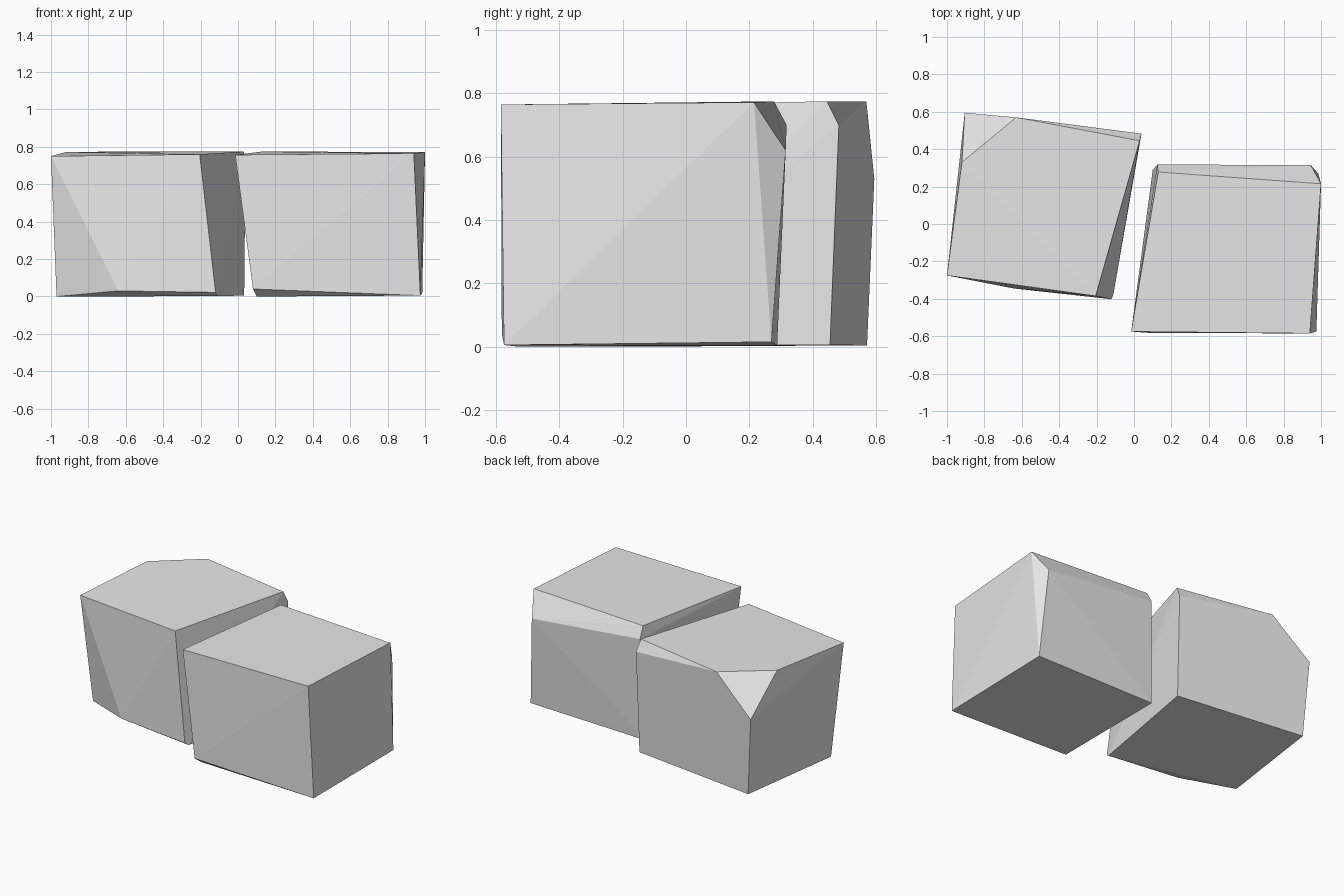
import bpy
import bmesh
import math

cube = bpy.data.objects.get("Cube")
if cube:
    bpy.data.objects.remove(cube, do_unlink=True)

stone = bpy.data.materials.new("pale_grey_stone")
stone.use_nodes = True
grey = (0.8, 0.8, 0.8, 1.0)
stone.diffuse_color = grey
stone.node_tree.nodes["Principled BSDF"].inputs["Base Color"].default_value = grey


def rough_block(name, *corner_groups):
    """Make a chipped, flat-faced block as the hull of its corners."""
    bm = bmesh.new()
    for group in corner_groups:
        for corner in group:
            bm.verts.new(corner)
    hull = bmesh.ops.convex_hull(bm, input=bm.verts[:])
    loose = {g for g in hull["geom_interior"] + hull["geom_unused"]
             if isinstance(g, bmesh.types.BMVert)}
    bmesh.ops.delete(bm, geom=list(loose), context="VERTS")
    # merge nearly flat facets into broad faces
    bmesh.ops.dissolve_limit(bm, angle_limit=math.radians(1),
                             verts=bm.verts[:], edges=bm.edges[:])
    bmesh.ops.recalc_face_normals(bm, faces=bm.faces[:])
    mesh = bpy.data.meshes.new(name)
    bm.to_mesh(mesh)
    bm.free()
    mesh.materials.append(stone)
    block = bpy.data.objects.new(name, mesh)
    bpy.context.collection.objects.link(block)
    return block


# Left block: chamfered back top edge and a clipped back corner
left_top = [(-0.015, -0.575, 0.757), (0.94, -0.585, 0.765),
            (1.0, 0.215, 0.772), (0.13, 0.278, 0.775)]
left_chamfer = [(0.945, 0.315, 0.62), (0.125, 0.318, 0.70)]
left_base = [(0.08, -0.582, 0.04), (0.1, -0.53, 0), (0.975, -0.575, 0.005),
             (0.985, 0.27, 0.015), (0.1, 0.288, 0.003)]
rough_block("left_stone_block", left_top, left_chamfer, left_base)

# Right block: turned, with a large chip out of its back outer corner
right_top = [(-1.0, -0.275, 0.75), (-0.205, -0.385, 0.76),
             (0.03, 0.445, 0.775), (-0.63, 0.57, 0.775), (-0.92, 0.33, 0.772)]
right_chip = [(-0.905, 0.595, 0.53), (0.04, 0.483, 0.70)]
right_base = [(-0.97, -0.18, 0), (-0.64, -0.345, 0.03), (-0.12, -0.402, 0.022),
              (-0.11, -0.375, 0.002), (0.033, 0.455, 0.005), (-0.87, 0.572, 0.004)]
rough_block("right_stone_block", right_top, right_chip, right_base)
